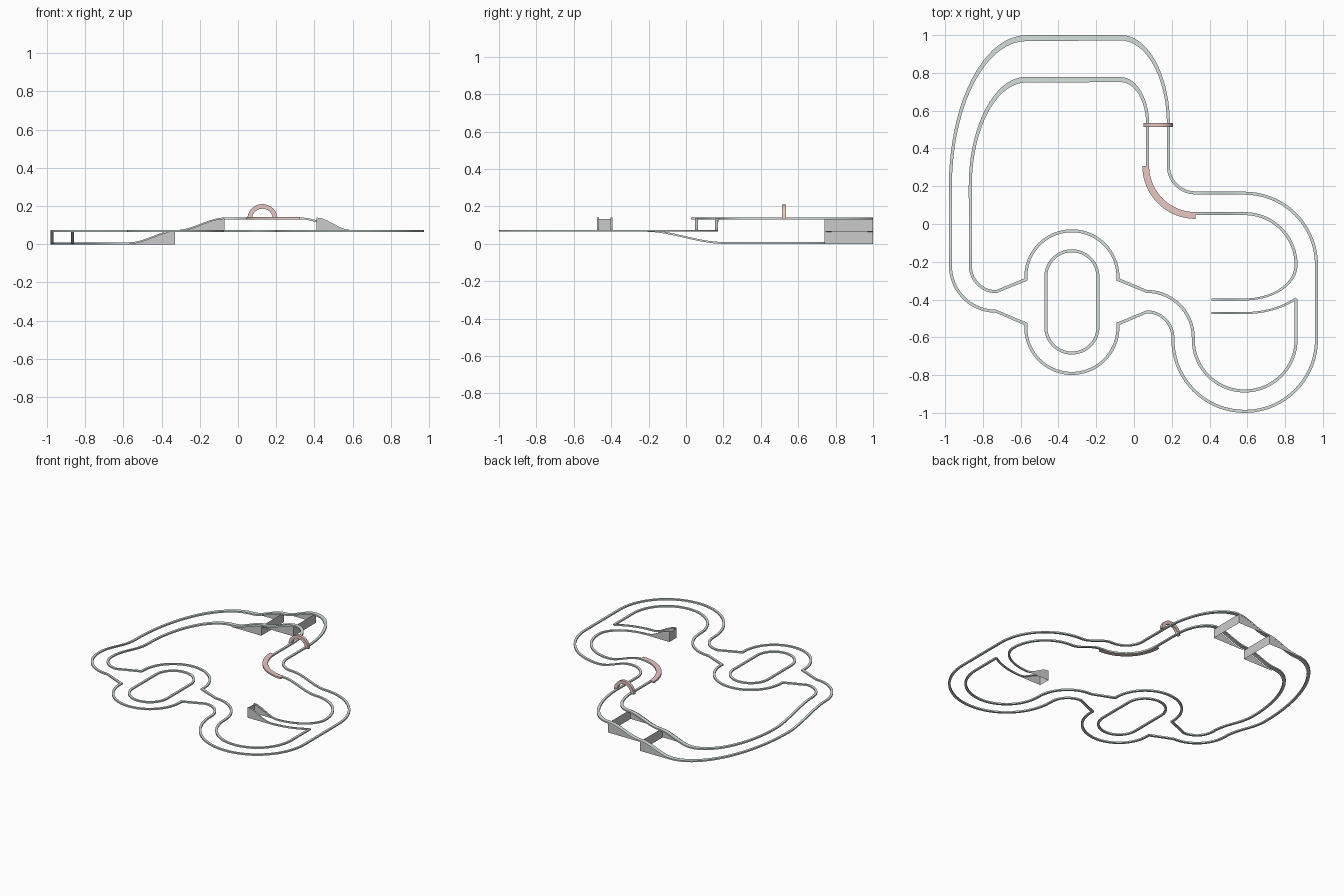
import bpy, bmesh
from math import sin, cos, pi, radians, hypot, ceil

if "Cube" in bpy.data.objects:
    bpy.data.objects.remove(bpy.data.objects["Cube"])

M = 0.065    # one level of height
H = 0.01     # rail height
PINK = (.8, .58, .54, 1)
SAGE = (.66, .74, .71, 1)
STONE = (.84, .84, .81, 1)


def ease(v, a, b):
    t = min(1, max(0, (v - a) / (b - a)))
    return t * t * (3 - 2 * t)


def level(x, y):
    """Height of the track at a place on the plan."""
    if y > 0.6 and x < 0:
        return M * (ease(x, -.57, -.32) + ease(x, -.32, -.07))
    if x < -0.6:
        return M * (1 - ease(y, -.22, .2))
    if y > 0:
        return M * (2 - ease(x, .33, .588))
    if -.485 < y < -.38 and .35 < x < .6:
        return M * (2 - ease(x, .41, .588))
    return M


def finish(name, bm, color):
    bmesh.ops.recalc_face_normals(bm, faces=bm.faces)
    me = bpy.data.meshes.new(name)
    bm.to_mesh(me)
    bm.free()
    ob = bpy.data.objects.new(name, me)
    bpy.context.collection.objects.link(ob)
    mat = bpy.data.materials.new(name + "_paint")
    mat.diffuse_color = color
    mat.use_nodes = True
    mat.node_tree.nodes["Principled BSDF"].inputs["Base Color"].default_value = mat.diffuse_color
    me.materials.append(mat)
    bpy.ops.object.select_all(action='DESELECT')
    ob.select_set(True)
    bpy.context.view_layer.objects.active = ob
    bpy.ops.object.shade_smooth_by_angle(angle=radians(30))
    return ob


def loft(name, stations, closed=False, color=SAGE):
    """Join a row of four-point cross-sections into a solid."""
    bm = bmesh.new()
    rings = [[bm.verts.new(p) for p in s] for s in stations]
    for i in range(len(rings) - (0 if closed else 1)):
        a, b = rings[i], rings[(i + 1) % len(rings)]
        for k in range(4):
            bm.faces.new((a[k], a[(k + 1) % 4], b[(k + 1) % 4], b[k]))
    if not closed:
        bm.faces.new(rings[0])
        bm.faces.new(rings[-1])
    return finish(name, bm, color)


def arc(cx, cy, r1, r2, a0, a1, s=1):
    """Pairs of edge points along an arc, stretched by s in y."""
    n = max(6, int(abs(a1 - a0) / 5))
    out = []
    for i in range(n + 1):
        a = radians(a0 + (a1 - a0) * i / n)
        c, d = cos(a), sin(a) * s
        out.append((cx + r1 * c, cy + r1 * d, cx + r2 * c, cy + r2 * d))
    return out


def rail(name, parts, closed=False, h=H, color=SAGE):
    pairs = sum(parts, [])
    if closed:
        pairs.append(pairs[0])
    path = [pairs[0]]
    for q in pairs[1:]:
        p = path[-1]
        d = hypot(q[0] - p[0], q[1] - p[1])
        if d < 1e-4:
            continue
        n = ceil(d / 0.03)
        path += [tuple(u + (v - u) * i / n for u, v in zip(p, q)) for i in range(1, n + 1)]
    if closed:
        path.pop()
    st = []
    for x1, y1, x2, y2 in path:
        z = level((x1 + x2) / 2, (y1 + y2) / 2)
        st.append([(x1, y1, z), (x2, y2, z), (x2, y2, z + h), (x1, y1, z + h)])
    return loft(name, st, closed, color)


# Outer edge of the circuit
rail("outer_rail", [
    [(-.581, -.535, -.565, -.523)],
    arc(-.73, -.22, .25, .234, 270, 180),
    arc(-.57, .2, .41, .394, 180, 90, 1.95),
    arc(-.07, .53, .26, .244, 90, 0, 1.81),
    arc(.325, .308, .135, .151, 180, 270),
    arc(.586, -.217, .388, .372, 90, 0),
    arc(.586, -.612, .388, .372, 0, -180),
    arc(.068, -.603, .13, .146, 0, 90),
    [(-.077, -.535, -.093, -.523)],
    arc(-.329, -.547, .252, .236, 0, -180)], closed=True)

# Inner edge of the circuit, ending on the spur ramp
rail("inner_rail", [
    [(.866, -.395, .85, -.405)],
    arc(.586, -.612, .28, .264, 0, -180),
    arc(.068, -.603, .238, .254, 0, 90),
    [(-.093, -.3, -.077, -.288)],
    arc(-.329, -.28, .236, .252, 0, 180),
    [(-.565, -.3, -.581, -.288)],
    arc(-.73, -.222, .144, .128, 270, 180),
    arc(-.57, .2, .305, .289, 180, 90, 1.9),
    arc(-.07, .53, .15, .134, 90, 0, 1.65),
    arc(.325, .308, .245, .261, 180, 270),
    arc(.586, -.217, .28, .264, 90, 0),
    arc(.586, -.217, .28, .264, 0, -90, .67),
    [(.41, -.4046, .41, -.3939)]])

# Lower rail of the spur
rail("spur_rail", [
    [(.41, -.477, .41, -.466)],
    arc(.586, -.217, .388, .372, -90, -44, .67)])

# Island in the split section
rail("island_rail", [
    arc(-.329, -.28, .146, .13, 0, 180),
    arc(-.329, -.545, .146, .13, 180, 360)], closed=True)

# Coloured kerb on the bend
rail("bend_kerb", [arc(.325, .308, .245, .281, 180, 270)], h=.0115, color=PINK)

# Arch over the track
st = []
for i in range(25):
    c, s = cos(pi * i / 24), sin(pi * i / 24)
    st.append([(.128 + r * c, y, .131 + r * s)
               for r, y in ((.055, .513), (.079, .513), (.079, .535), (.055, .535))])
loft("arch", st, color=PINK)


# Ramp skirts: two side walls and an end wall
def skirt(name, x0, x1, y0, y1, base):
    bm = bmesh.new()
    n = 12
    ends = []
    for y in (y0, y1):
        cols = []
        for i in range(n + 1):
            x = x0 + (x1 - x0) * i / n
            cols.append((bm.verts.new((x, y, base)),
                         bm.verts.new((x, y, level(x, y) + .004))))
        for a, b in zip(cols, cols[1:]):
            bm.faces.new((a[0], b[0], b[1], a[1]))
        ends.append(cols[-1])
    a, b = ends
    bm.faces.new((a[0], b[0], b[1], a[1]))
    return finish(name, bm, STONE)


skirt("lower_ramp_skirt", -.57, -.33, .74, .9995, 0)
skirt("upper_ramp_skirt", -.32, -.07, .74, .9995, M)
skirt("spur_ramp_skirt", .588, .41, -.477, -.394, M)
